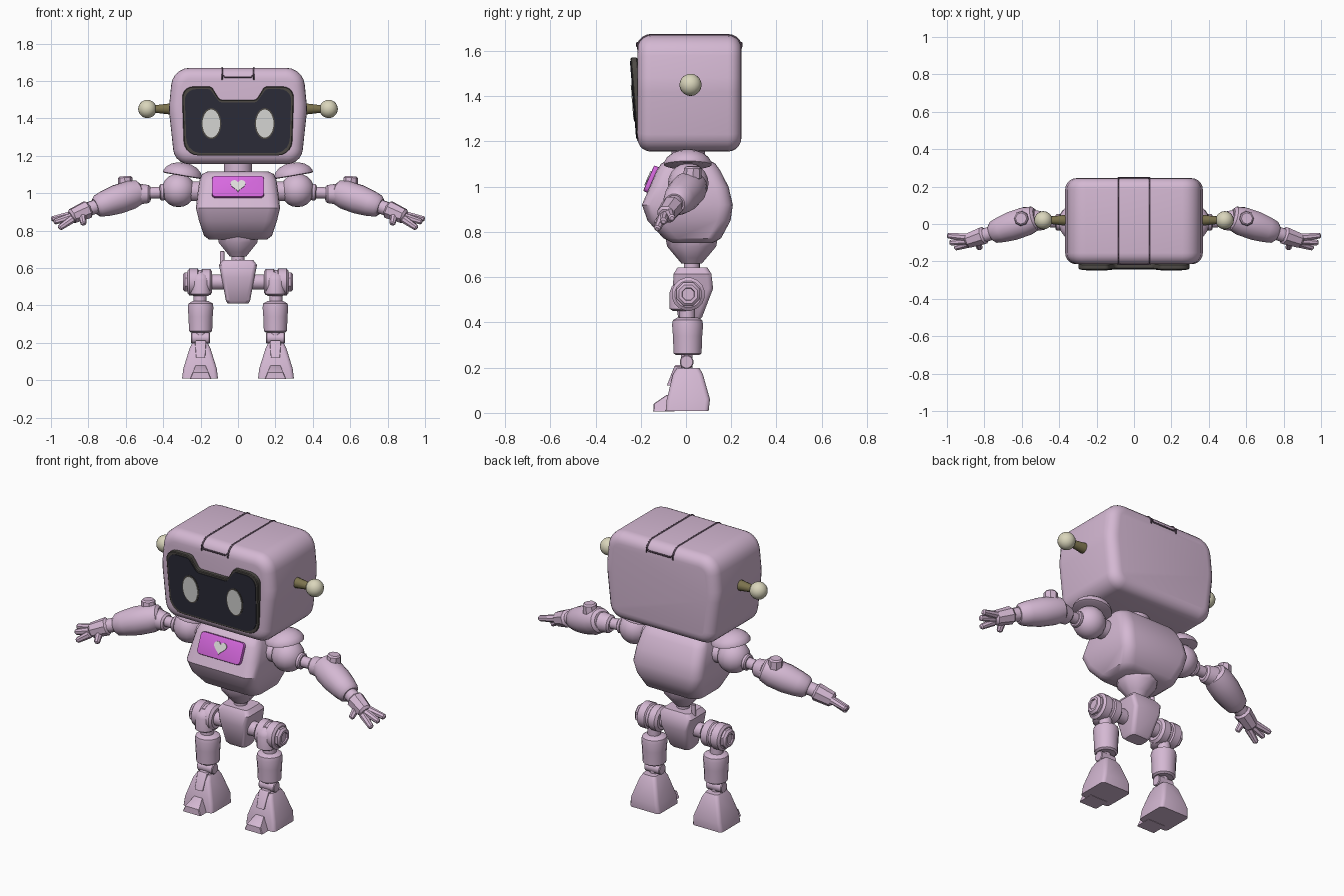
import bpy, bmesh, math
from mathutils import Vector, Matrix

if "Cube" in bpy.data.objects:
    bpy.data.objects.remove(bpy.data.objects["Cube"])


def material(name, rgb):
    m = bpy.data.materials.new(name)
    m.diffuse_color = (*rgb, 1)
    m.use_nodes = True
    m.node_tree.nodes["Principled BSDF"].inputs["Base Color"].default_value = m.diffuse_color
    return m


BODY = material("lilac body", (0.66, 0.48, 0.65))
SCREEN = material("dark screen", (0.026, 0.026, 0.042))
RIM = material("dark rim", (0.075, 0.068, 0.06))
WHITE = material("eye white", (0.72, 0.72, 0.70))
PINK = material("chest pink", (0.68, 0.14, 0.74))
CREAM = material("antenna cream", (0.70, 0.67, 0.50))
OLIVE = material("antenna olive", (0.20, 0.17, 0.075))
LINE = material("seam line", (0.13, 0.085, 0.13))


def finish(name, bm, mat, mirror=False, bevel=0, segs=2):
    """Bevel sharp edges, make the object, mirror it in x if asked."""
    bmesh.ops.recalc_face_normals(bm, faces=bm.faces)
    if bevel:
        sharp = [e for e in bm.edges if e.calc_face_angle(0) > 0.7]
        bmesh.ops.bevel(bm, geom=sharp, offset=bevel, segments=segs, profile=0.5,
                        affect='EDGES', clamp_overlap=True)
    me = bpy.data.meshes.new(name)
    bm.to_mesh(me)
    bm.free()
    me.materials.append(mat)
    ob = bpy.data.objects.new(name, me)
    bpy.context.collection.objects.link(ob)
    bpy.ops.object.select_all(action='DESELECT')
    ob.select_set(True)
    bpy.context.view_layer.objects.active = ob
    bpy.ops.object.shade_smooth_by_angle(angle=math.radians(35))
    if mirror:
        ob.modifiers.new("mirror", 'MIRROR').use_mirror_merge = False
    return ob


def skin(bm, rings):
    """Join rings of points into a closed tube with end caps."""
    vs = [[bm.verts.new(p) for p in r] for r in rings]
    n = len(vs[0])
    for a, b in zip(vs, vs[1:]):
        for i in range(n):
            bm.faces.new((a[i], a[(i + 1) % n], b[(i + 1) % n], b[i]))
    bm.faces.new(vs[0][::-1])
    bm.faces.new(vs[-1])


def lathe(name, start, axis, profile, mat=BODY, mirror=True, n=16):
    """Turned part: profile is (distance along axis, radius)."""
    q = Vector(axis).normalized().to_track_quat('Z', 'Y')
    bm = bmesh.new()
    skin(bm, [[Vector(start) + q @ Vector((r * math.cos((i + .5) * math.tau / n),
                                          r * math.sin((i + .5) * math.tau / n), d))
               for i in range(n)] for d, r in profile])
    return finish(name, bm, mat, mirror)


def rod(name, a, b, r1, r2, chamfer=0.01, mat=BODY, mirror=True, n=12):
    d = Vector(b) - Vector(a)
    L = d.length
    return lathe(name, a, d, [(0, r1 - chamfer), (chamfer, r1), (L - chamfer, r2),
                              (L, r2 - chamfer)], mat, mirror, n)


def ball(name, c, r, mat=BODY, mirror=True):
    bm = bmesh.new()
    bmesh.ops.create_uvsphere(bm, u_segments=16, v_segments=10, radius=r,
                              matrix=Matrix.Translation(c))
    return finish(name, bm, mat, mirror)


def round_poly(pts, seg=5):
    """Polygon with rounded corners: points are (u, v, radius)."""
    out = []
    for i, (u, v, r) in enumerate(pts):
        p = Vector((u, v))
        a = (Vector(pts[i - 1][:2]) - p).normalized()
        b = (Vector(pts[(i + 1) % len(pts)][:2]) - p).normalized()
        t = r / math.tan(a.angle(b) / 2)
        for k in range(seg + 1):
            s = k / seg
            arc, mid = (1 - s), s
            # quadratic corner, pulled slightly outward to look circular
            w = 2 * s * arc * 0.75
            k0, k1 = arc * arc, mid * mid
            out.append((p * w + (p + a * t) * k0 + (p + b * t) * k1) / (w + k0 + k1))
    return out


def plate(name, outline, y0, y1, mat, move=None, mirror=False, bevel=0, segs=2):
    """Outline in x-z, extruded from y0 to y1; move maps the points."""
    move = move or (lambda p: p)
    bm = bmesh.new()
    skin(bm, [[move(Vector((u, y, v))) for u, v in outline] for y in (y0, y1)])
    return finish(name, bm, mat, mirror, bevel, segs)


def loft(name, stations, r, mirror=False, cx=0, bevel=0, seg=3):
    """Stack of rounded rectangles: (z, half width, y front, y back)."""
    bm = bmesh.new()
    skin(bm, [[(cx + u, v, z) for u, v in round_poly(
        [(-h, a, r), (h, a, r), (h, b, r), (-h, b, r)], seg)] for z, h, a, b in stations])
    return finish(name, bm, BODY, mirror, bevel)


def both(half):
    """Complete a right half outline with its left half."""
    return half + [(-u, v, r) for u, v, r in reversed(half)]


def ellipse(cx, cz, a, b, n=24):
    return [(cx + a * math.cos(i * math.tau / n), cz + b * math.sin(i * math.tau / n))
            for i in range(n)]


# Head
plate("head", round_poly(both([(.338, 1.155, .085), (.370, 1.45, .3), (.348, 1.67, .10)])),
      -.215, .245, BODY, bevel=.06, segs=5)

# Seam of the strip over the head, one line along each side and across both ends
arc = [(.06 * math.sin(a), .06 * math.cos(a)) for a in (k * math.pi / 10 for k in range(6))]
side = [(-.155 - s, 1.61 + c) for s, c in reversed(arc)] + [(.185 + s, 1.61 + c) for s, c in arc]
side = [(-.215, 1.635)] + side + [(.245, 1.635)]
path = [(.085, y, z) for y, z in side] + [(.07, .245, 1.62), (-.07, .245, 1.62)]
path += [(-.085, y, z) for y, z in reversed(side)] + [(-.07, -.215, 1.62), (.07, -.215, 1.62)]
cu = bpy.data.curves.new("head_seam", 'CURVE')
cu.dimensions = '3D'
cu.bevel_depth = .005
cu.bevel_resolution = 1
sp = cu.splines.new('POLY')
sp.points.add(len(path) - 1)
for pt, co in zip(sp.points, path):
    pt.co = (*co, 1)
sp.use_cyclic_u = True
cu.materials.append(LINE)
bpy.context.collection.objects.link(bpy.data.objects.new("head_seam", cu))

# Face screen, leaning forward at the top
lean = lambda p: p + Vector((0, -.08 * (p.z - 1.38), 0))
face = lambda d: round_poly(both([(.288 - d, 1.20 + d, .08), (.300 - d, 1.57 - d, .06),
                                  (.142 + d * .5, 1.57 - d, .025), (.098, 1.498 - d, .03)]))
plate("screen_rim", face(0), -.20, -.230, RIM, lean, bevel=.004, segs=1)
plate("face_screen", face(.014), -.22, -.234, SCREEN, lean)
plate("eye_rim", ellipse(.143, 1.372, .054, .083), -.232, -.236, RIM, lean, True)
plate("eye", ellipse(.143, 1.372, .047, .075), -.232, -.239, WHITE, lean, True)

# Antennae on the sides
rod("antenna_stem", (.35, .02, 1.45), (.46, .02, 1.45), .032, .019, .002, OLIVE)
ball("antenna_ball", (.485, .02, 1.45), .049, CREAM)

# Neck and torso
rod("neck", (0, .01, 1.08), (0, .01, 1.18), .076, .076, .004, mirror=False, n=20)
loft("torso", [(.752, .155, -.06, .12), (.772, .182, -.10, .155), (.85, .208, -.17, .197),
               (.92, .225, -.195, .207), (1.0, .216, -.16, .188), (1.07, .206, -.13, .152),
               (1.102, .192, -.11, .13), (1.115, .165, -.085, .105)], .06, seg=4)

# Chest display with a heart, laid on the sloping chest
tilt = Matrix.Translation((0, -.147, 1.03)) @ Matrix.Rotation(-math.atan(.433), 4, 'X')
on_chest = lambda p: tilt @ p
plate("chest_display", round_poly(both([(.14, -.062, .022), (.14, .062, .022)])),
      .01, -.02, PINK, on_chest, bevel=.006)
heart = [(.0025 * 16 * math.sin(t) ** 3, .0024 * (13 * math.cos(t) - 5 * math.cos(2 * t)
         - 2 * math.cos(3 * t) - math.cos(4 * t)) + .004)
         for t in (k * math.tau / 32 for k in range(32))]
plate("chest_heart", heart, -.018, -.025, WHITE, on_chest)

# Waist and pelvis
lathe("waist", (0, .025, .66), (0, 0, 1), [(0, .045), (.025, .066), (.075, .108), (.11, .115),
                                         (.145, .095)], mirror=False, n=10)
rod("waist_post", (0, .025, .61), (0, .025, .68), .036, .036, .004, mirror=False)
loft("pelvis", [(.41, .055, -.02, .06), (.425, .065, -.035, .072), (.55, .088, -.058, .12),
                (.615, .102, -.055, .112), (.642, .082, -.038, .095)], .022)
rod("waist_pin", (-.085, .05, .60), (-.085, .05, .69), .012, .012, .003, mirror=False)

# Hips
rod("hip_axle", (.05, .01, .525), (.16, .01, .525), .042, .042, .004)
lathe("hip_joint", (.138, .01, .525), (1, 0, 0), [(0, .058), (.012, .072), (.052, .072), (.058, .066),
      (.072, .066), (.078, .074), (.122, .074), (.132, .06)])
lathe("hip_cap", (.262, .01, .525), (1, 0, 0), [(0, .056), (.022, .056), (.033, .044), (.033, .03),
                                             (.025, .028)], n=8)
lathe("thigh", (.2, -.018, .45), (0, 0, 1), [(0, .04), (.01, .055), (.085, .055), (.11, .045),
                                           (.128, .02)])

# Legs
rod("knee", (.203, .005, .39), (.203, .005, .47), .036, .036, .004)
lathe("shin", (.2, .007, .255), (0, 0, 1), [(0, .052), (.008, .063), (.085, .066), (.135, .07),
                                          (.155, .066), (.167, .045)])
rod("ankle_axle", (.15, .003, .225), (.25, .003, .225), .031, .031, .004)
rod("ankle_post", (.2, .003, .18), (.2, .003, .27), .027, .027, .003)

# Feet
loft("foot", [(.008, .096, -.09, .10), (.06, .09, -.085, .106), (.17, .056, -.058, .075),
              (.198, .042, -.04, .06)], .02, True, .203)
loft("ankle_guard", [(.12, .024, -.085, -.02), (.205, .03, -.052, -.02), (.212, .024, -.045, -.02)],
     .006, True, .2)
loft("toe", [(.006, .058, -.145, -.05), (.04, .044, -.143, -.05), (.078, .026, -.088, -.05)],
     .004, True, .2, seg=1)

# Shoulders
rod("shoulder_axle", (.17, .01, 1.01), (.28, .01, 1.01), .055, .055, .004)
ball("shoulder_ball", (.318, .01, 1.015), .09)
lathe("shoulder_pad", (.298, .008, 1.092), (-.17, 0, 1), [(0, .095), (.004, .106), (.014, .106), (.035, .094),
      (.055, .07), (.067, .038), (.071, .012)], n=20)

# Arms
rod("upper_arm", (.38, .01, 1.005), (.50, .015, 1.0), .033, .03, .004)
rod("upper_arm_collar", (.392, .01, 1.005), (.418, .01, 1.004), .046, .046, .006)
rod("elbow", (.468, .015, .995), (.545, .02, .995), .05, .058, .01)
lathe("forearm", (.52, .034, 1.01), (.245, -.083, -.085), [(0, .05), (.012, .066), (.06, .078),
      (.14, .079), (.21, .07), (.255, .06), (.27, .045)])
rod("elbow_knob", (.60, .028, 1.03), (.604, .03, 1.09), .042, .038, .008, n=8)
rod("wrist", (.755, -.046, .93), (.81, -.064, .911), .038, .038, .004)

# Hands with three fingers and a thumb
rod("palm", (.795, -.058, .916), (.895, -.092, .873), .05, .042, .012, n=8)
for i, (a, b) in enumerate([((.885, -.072, .885), (.998, -.062, .86)),
                            ((.885, -.09, .875), (.985, -.10, .845)),
                            ((.88, -.105, .865), (.957, -.128, .812)),
                            ((.835, -.09, .885), (.825, -.132, .832))]):
    rod("thumb" if i == 3 else "finger_%d" % (i + 1), a, b, .022, .016, .007, n=8)
